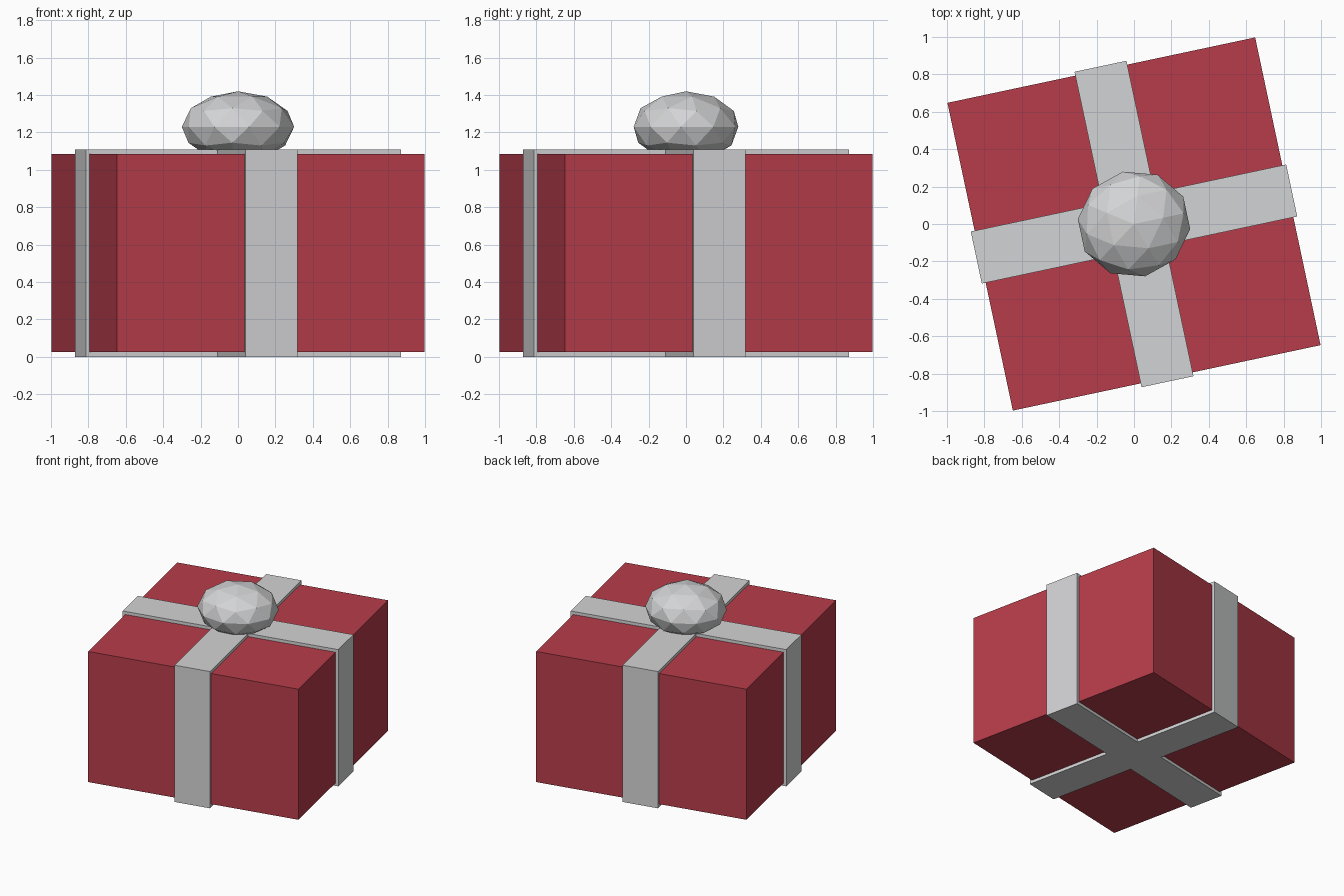
import bpy, bmesh
from math import radians
from mathutils import Matrix

cube = bpy.data.objects.get("Cube")
if cube:
    bpy.data.objects.remove(cube, do_unlink=True)

TURN = radians(12)       # whole gift is turned about z
BOX_SIDE, BOX_LOW, BOX_HIGH = 1.682, 0.025, 1.085
RIBBON_REACH, RIBBON_HALF, RIBBON_TOP = 0.862, 0.142, 1.11


def make_material(name, rgb):
    mat = bpy.data.materials.new(name)
    mat.use_nodes = True
    colour = (*rgb, 1)
    mat.diffuse_color = colour
    mat.node_tree.nodes["Principled BSDF"].inputs["Base Color"].default_value = colour
    return mat


def make_object(name, bm, mat):
    bmesh.ops.recalc_face_normals(bm, faces=bm.faces)
    mesh = bpy.data.meshes.new(name)
    bm.to_mesh(mesh)
    bm.free()
    mesh.materials.append(mat)
    obj = bpy.data.objects.new(name, mesh)
    obj.rotation_euler.z = TURN
    bpy.context.collection.objects.link(obj)
    return obj


red = make_material("wrapping red", (0.47, 0.046, 0.068))
silver = make_material("ribbon silver", (0.65, 0.655, 0.665))

# Wrapped box
bm = bmesh.new()
bmesh.ops.create_cube(bm, size=1, matrix=Matrix.Diagonal(
    (BOX_SIDE, BOX_SIDE, BOX_HIGH - BOX_LOW, 1)))
box = make_object("gift_box", bm, red)
box.location.z = (BOX_LOW + BOX_HIGH) / 2

# Crossed ribbon: a cross-shaped outline extruded past the box on every side
bm = bmesh.new()
outline = []
for quarter in range(4):
    spin = Matrix.Rotation(radians(90) * quarter, 3, 'Z')
    for x, y in ((RIBBON_REACH, -RIBBON_HALF), (RIBBON_REACH, RIBBON_HALF),
                 (RIBBON_HALF, RIBBON_HALF)):
        outline.append(bm.verts.new(spin @ Matrix.Translation((x, y, 0)).translation))
base = bm.faces.new(outline)
grown = bmesh.ops.extrude_face_region(bm, geom=[base], use_keep_orig=True)
top_verts = [g for g in grown["geom"] if isinstance(g, bmesh.types.BMVert)]
bmesh.ops.translate(bm, verts=top_verts, vec=(0, 0, RIBBON_TOP))
make_object("crossed_ribbon", bm, silver)

# Faceted, flattened bow sunk into the ribbon
bm = bmesh.new()
bmesh.ops.create_icosphere(bm, subdivisions=2, radius=1,
                           matrix=Matrix.Diagonal((0.303, 0.286, 0.19, 1)))
bow = make_object("bow", bm, silver)
bow.location.z = 1.23
